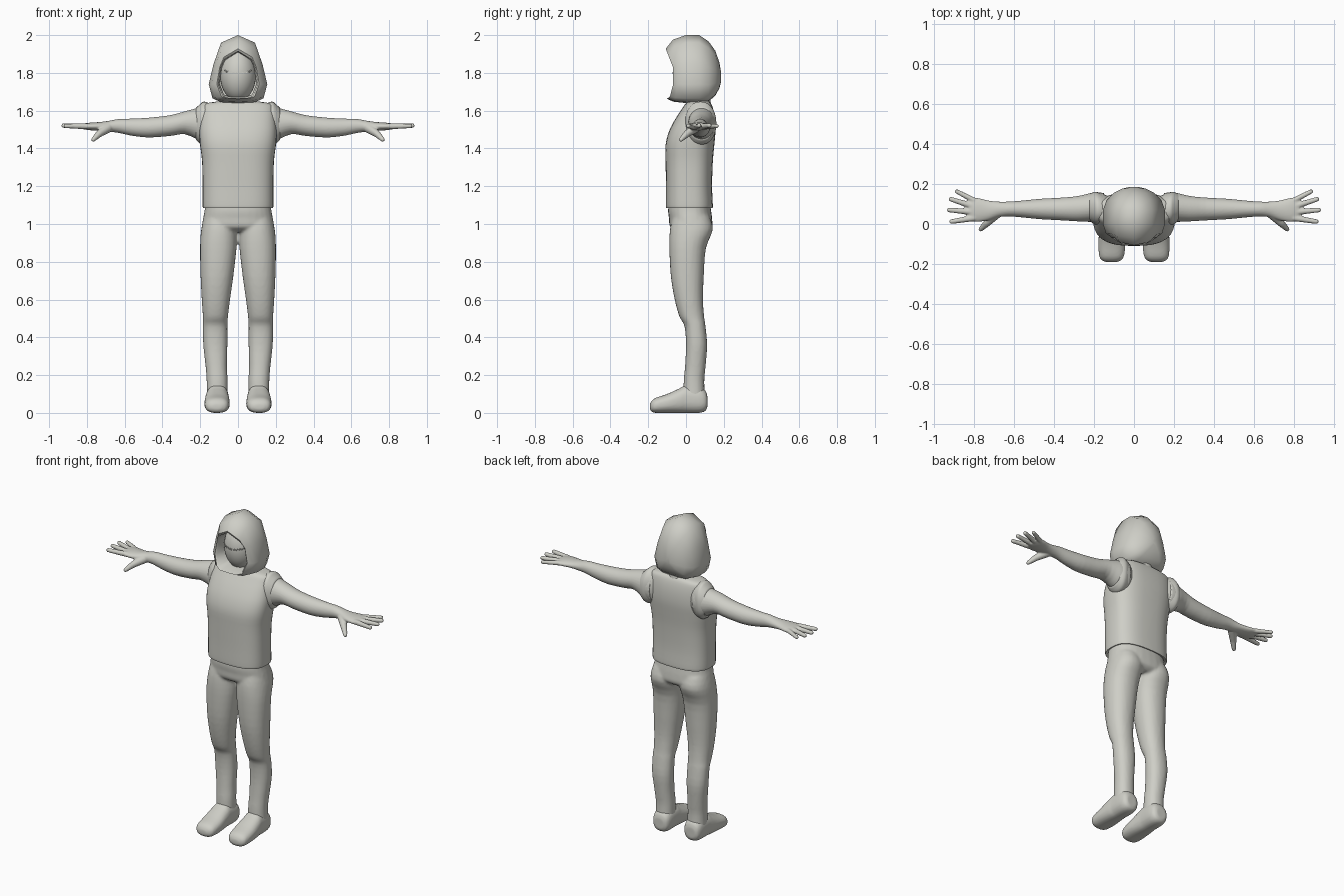
import bpy, bmesh, math
from mathutils import Vector, Matrix

if "Cube" in bpy.data.objects:
    bpy.data.objects.remove(bpy.data.objects["Cube"])

grey = bpy.data.materials.new("plain grey")
grey.diffuse_color = (0.62, 0.62, 0.57, 1)
grey.use_nodes = True
grey.node_tree.nodes["Principled BSDF"].inputs["Base Color"].default_value = grey.diffuse_color


def finish(bm, name, voxel=0, sharp=50, smooth=3):
    bmesh.ops.recalc_face_normals(bm, faces=bm.faces)
    me = bpy.data.meshes.new(name)
    bm.to_mesh(me)
    bm.free()
    me.materials.append(grey)
    for p in me.polygons:
        p.use_smooth = True
    me.set_sharp_from_angle(angle=math.radians(sharp))
    ob = bpy.data.objects.new(name, me)
    bpy.context.collection.objects.link(ob)
    if voxel:
        m = ob.modifiers.new("blend", 'REMESH')
        m.mode = 'VOXEL'
        m.voxel_size = voxel
        m.use_smooth_shade = True
        m = ob.modifiers.new("soften", 'SMOOTH')
        m.factor = 0.5
        m.iterations = smooth
    return ob


def spline(rows, steps):
    """Catmull-Rom interpolation of ring rows."""
    out = []
    for i in range(len(rows) - 1):
        a, b, c, d = (rows[max(i - 1, 0)], rows[i], rows[i + 1], rows[min(i + 2, len(rows) - 1)])
        for k in range(steps):
            t = k / steps
            out.append([q + 0.5 * t * (r - p + t * (2 * p - 5 * q + 4 * r - s + t * (3 * (q - r) + s - p)))
                        for p, q, r, s in zip(a, b, c, d)])
    return out + [list(rows[-1])]


def bridge(bm, rings, cap=True):
    n = len(rings[0])
    for a, b in zip(rings, rings[1:]):
        for i in range(n):
            j = (i + 1) % n
            bm.faces.new((a[i], a[j], b[j], b[i]))
    if cap:
        bm.faces.new(rings[0])
        bm.faces.new(rings[-1])


def loft(bm, axis, rows, side=1, power=2.0, n=28, steps=3):
    """Rows are (position, a0, a1, b0, b1): bounds of each oval section."""
    rings = []
    for t, a0, a1, b0, b1 in spline(rows, steps):
        ring = []
        for i in range(n):
            w = 2 * math.pi * i / n
            c, s = math.cos(w), math.sin(w)
            a = (a0 + a1) / 2 + (a1 - a0) / 2 * math.copysign(abs(c) ** (2 / power), c)
            b = (b0 + b1) / 2 + (b1 - b0) / 2 * math.copysign(abs(s) ** (2 / power), s)
            x, y, z = {'x': (t, a, b), 'y': (a, t, b), 'z': (a, b, t)}[axis]
            ring.append(bm.verts.new((x * side, y, z)))
        rings.append(ring)
    bridge(bm, rings)


def finger(bm, p, q, r0, r1, side):
    p, q = Vector(p), Vector(q)
    p.x *= side
    q.x *= side
    d = q - p
    mat = Matrix.Translation((p + q) / 2) @ d.to_track_quat('Z', 'Y').to_matrix().to_4x4()
    bmesh.ops.create_cone(bm, cap_ends=True, segments=14, radius1=r0, radius2=r1, depth=d.length, matrix=mat)
    for c, r in ((p, r0), (q, r1)):
        bmesh.ops.create_uvsphere(bm, u_segments=14, v_segments=8, radius=r, matrix=Matrix.Translation(c))


# trousers: hips and two legs blended together
bm = bmesh.new()
loft(bm, 'z', [(0.96, -.17, .17, -.05, .11), (0.985, -.19, .19, -.085, .138), (1.03, -.185, .185, -.09, .138),
               (1.07, -.177, .177, -.095, .133), (1.12, -.172, .172, -.09, .125)], power=2.4)
for s in (1, -1):
    loft(bm, 'z', [(1.04, .01, .18, -.07, .125), (.97, .004, .195, -.085, .142), (.87, .008, .201, -.088, .105),
                   (.72, .025, .198, -.08, .094), (.6, .042, .192, -.06, .09), (.51, .053, .186, -.035, .096),
                   (.46, .056, .186, -.008, .103), (.36, .056, .184, .0, .112), (.25, .058, .172, -.005, .104),
                   (.17, .055, .166, -.012, .097), (.08, .055, .166, -.015, .1)], side=s, power=2.2)
finish(bm, "trousers", 0.009)

# shoes
bm = bmesh.new()
for s in (1, -1):
    loft(bm, 'y', [(.113, .08, .14, .03, .09), (.103, .06, .157, .01, .118), (.07, .05, .167, .0, .14),
                   (.0, .049, .17, .0, .147), (-.03, .047, .174, .0, .132), (-.1, .043, .178, .0, .1),
                   (-.16, .05, .174, .0, .08), (-.182, .065, .16, .006, .063), (-.191, .09, .135, .02, .045)],
         side=s, power=2.4)
finish(bm, "shoes", 0.007)

# shirt body with a turned hem
bm = bmesh.new()
loft(bm, 'z', [(1.095, -.165, .165, -.085, .12), (1.085, -.183, .183, -.102, .138), (1.1, -.187, .187, -.106, .142),
               (1.2, -.187, .187, -.106, .138), (1.33, -.19, .19, -.108, .142), (1.42, -.201, .201, -.108, .15),
               (1.49, -.205, .205, -.09, .156), (1.55, -.2, .2, -.06, .154), (1.6, -.193, .193, -.028, .146),
               (1.635, -.178, .178, -.004, .134), (1.65, -.1, .1, .012, .12)], power=2.7, n=40)
# armhole cuffs
for s in (1, -1):
    loft(bm, 'x', [(.13, .0, .14, 1.43, 1.63), (.178, -.005, .158, 1.42, 1.648), (.2, .0, .16, 1.425, 1.635),
                   (.222, .015, .15, 1.445, 1.615)], side=s, power=2.2)
finish(bm, "shirt")

# arms with hands
for s, label in ((1, "left"), (-1, "right")):
    bm = bmesh.new()
    loft(bm, 'x', [(.15, .01, .155, 1.43, 1.63), (.2, .01, .158, 1.44, 1.618), (.28, .013, .14, 1.475, 1.597),
                   (.36, .018, .132, 1.466, 1.576), (.47, .024, .126, 1.458, 1.563), (.56, .033, .117, 1.467, 1.558),
                   (.63, .038, .112, 1.482, 1.556), (.68, .034, .112, 1.488, 1.547), (.73, .018, .118, 1.493, 1.54),
                   (.79, .01, .132, 1.497, 1.536), (.825, .02, .125, 1.503, 1.53)], side=s)
    for p, q, r0, r1 in (((.80, .118, 1.517), (.886, .163, 1.518), .014, .011),
                         ((.81, .09, 1.517), (.915, .124, 1.521), .016, .012),
                         ((.81, .06, 1.517), (.924, .07, 1.521), .016, .012),
                         ((.80, .03, 1.517), (.912, .012, 1.519), .016, .012),
                         ((.69, .05, 1.508), (.735, .005, 1.478), .026, .019),
                         ((.735, .005, 1.478), (.766, -.026, 1.447), .019, .012)):
        finger(bm, p, q, r0, r1, s)
    finish(bm, label + "_arm", 0.005)

# head and neck
bm = bmesh.new()
loft(bm, 'z', [(1.58, -.075, .075, .0, .14), (1.65, -.06, .06, .01, .13), (1.72, -.06, .06, .01, .12)])
bmesh.ops.create_uvsphere(bm, u_segments=32, v_segments=20, radius=1,
                          matrix=Matrix.Translation((0, .03, 1.79)) @ Matrix.Diagonal((.095, .1, .14, 1)))
finish(bm, "head")

# fine lashes across the face
bm = bmesh.new()
for i in range(-9, 10):
    x = i * .0075
    y = .03 - .1 * math.sqrt(1 - (x / .095) ** 2 - .0115)
    z = 1.797 + .012 * (x / .07) ** 2 + .004 * (i % 2)
    bmesh.ops.create_cube(bm, size=.006, matrix=Matrix.Translation((x, y, z)))
finish(bm, "lashes")

# hood: shell lofted from the face opening to the back point
outer = [(0, 2.0), (.09, 1.96), (.13, 1.845), (.155, 1.74), (.135, 1.665), (.09, 1.645), (0, 1.64)]
inner = [(0, 1.915), (.072, 1.87), (.09, 1.83), (.105, 1.74), (.08, 1.677), (.05, 1.667), (0, 1.667)]
front = [-.107, -.09, -.07, -.068, -.085, -.1, -.102]


def hood_ring(bm, point):
    half = [point(i) for i in range(7)]
    return [bm.verts.new(p) for p in half + [(-x, y, z) for x, y, z in half[-2:0:-1]]]


def mix(i, k):
    return [a + (b - a) * k for a, b in zip(inner[i], outer[i])]


bm = bmesh.new()
rings = [hood_ring(bm, lambda i: (inner[i][0] * .93, .03, 1.79 + (inner[i][1] - 1.79) * .93)),
         hood_ring(bm, lambda i: (inner[i][0], front[i] + .006, inner[i][1])),
         hood_ring(bm, lambda i: (mix(i, .15)[0], front[i], mix(i, .15)[1])),
         hood_ring(bm, lambda i: (mix(i, .72)[0], front[i] * .6 - .005, mix(i, .72)[1]))]
for y, k, zc in ((0, 1, 1.8), (.07, 1, 1.8), (.12, .88, 1.79), (.155, .66, 1.785), (.177, .38, 1.78), (.186, .12, 1.775)):
    rings.append(hood_ring(bm, lambda i: (outer[i][0] * k, y, zc + (outer[i][1] - 1.8) * k)))
bridge(bm, rings, cap=False)
bm.faces.new(rings[-1])
finish(bm, "hood", sharp=60)
